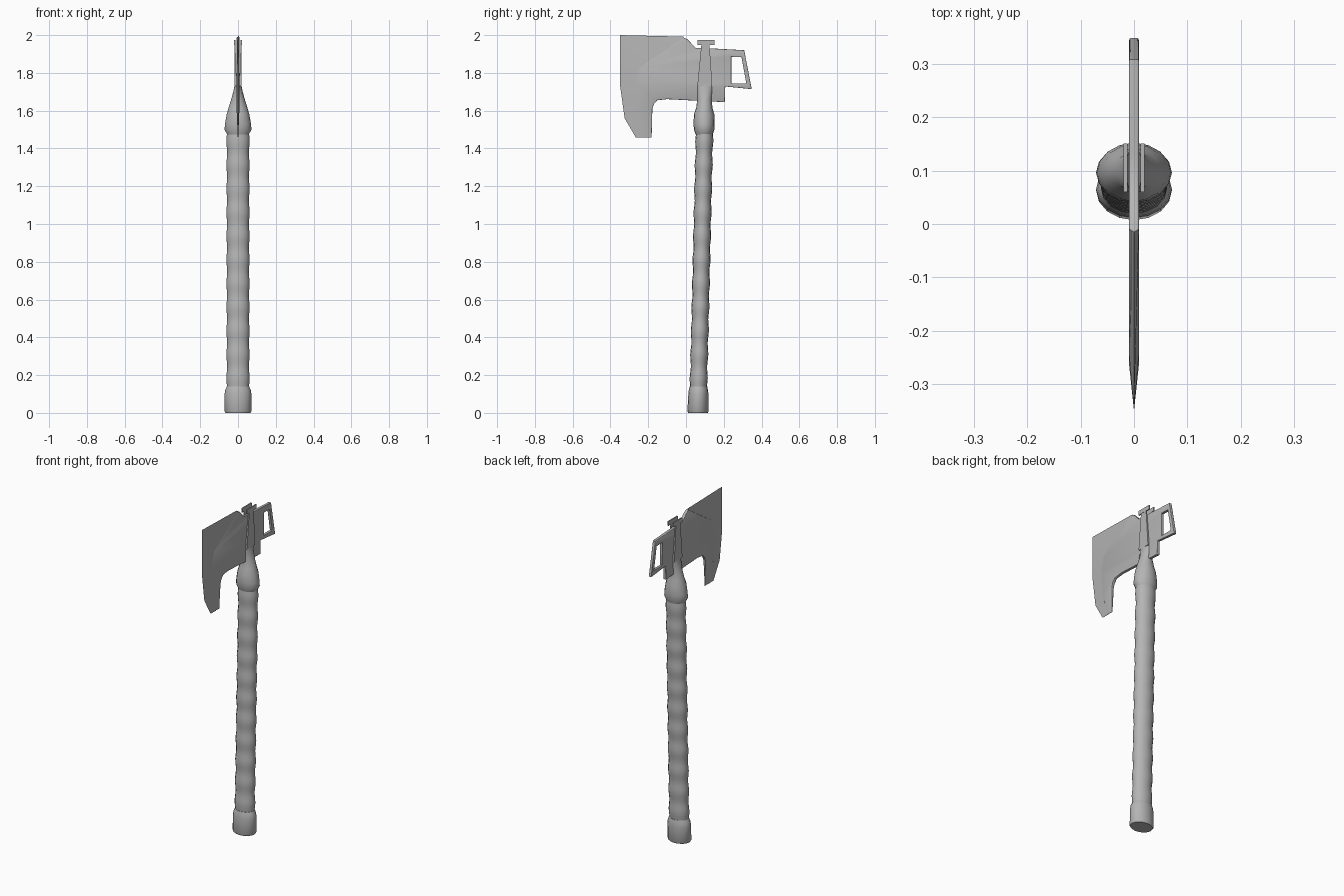
import bpy, bmesh, math

if "Cube" in bpy.data.objects:
    bpy.data.objects.remove(bpy.data.objects["Cube"])

T = 0.009  # half thickness of the steel plate

grey = bpy.data.materials.new("dark_grey")
grey.diffuse_color = (0.46, 0.46, 0.46, 1)
grey.use_nodes = True
grey.node_tree.nodes["Principled BSDF"].inputs["Base Color"].default_value = grey.diffuse_color


def smooth(ob):
    bpy.ops.object.select_all(action='DESELECT')
    ob.select_set(True)
    bpy.context.view_layer.objects.active = ob
    bpy.ops.object.shade_smooth_by_angle(angle=math.radians(50))


def finish(name, bm, rounded=True):
    bmesh.ops.recalc_face_normals(bm, faces=bm.faces)
    me = bpy.data.meshes.new(name)
    bm.to_mesh(me)
    bm.free()
    me.materials.append(grey)
    ob = bpy.data.objects.new(name, me)
    bpy.context.collection.objects.link(ob)
    if rounded:
        smooth(ob)


def loft(name, rows, sides=16):
    """Skin a stack of ellipses given as (z, centre y, x radius, y radius)."""
    bm = bmesh.new()
    rings = []
    for z, cy, rx, ry in rows:
        rings.append([bm.verts.new((rx * math.cos(2 * math.pi * i / sides),
                                    cy + ry * math.sin(2 * math.pi * i / sides), z))
                      for i in range(sides)])
    for a, b in zip(rings, rings[1:]):
        for i in range(sides):
            j = (i + 1) % sides
            bm.faces.new((a[i], a[j], b[j], b[i]))
    bm.faces.new(rings[0])
    bm.faces.new(rings[-1])
    finish(name, bm)


def tapered_box(name, low, high):
    """Box between two rectangles (x0, x1, y0, y1, z)."""
    bm = bmesh.new()
    a, b = [[bm.verts.new(p) for p in ((x0, y0, z), (x1, y0, z), (x1, y1, z), (x0, y1, z))]
            for x0, x1, y0, y1, z in (low, high)]
    bm.faces.new(a)
    bm.faces.new(b)
    for i in range(4):
        j = (i + 1) % 4
        bm.faces.new((a[i], a[j], b[j], b[i]))
    finish(name, bm, False)


def axis_y(z):
    return 0.063 + 0.0235 * z  # the shaft leans slightly back


# Pommel at the foot of the shaft
loft("pommel", [(z, axis_y(z), rx, ry) for z, rx, ry in
                [(0.0, 0.066, 0.052), (0.008, 0.071, 0.056), (0.10, 0.071, 0.053),
                 (0.12, 0.068, 0.051), (0.14, 0.059, 0.046)]])

# Rippled grip
waves, steps = 11, 6
grip = []
for k in range(waves * steps + 1):
    z = 0.12 + 1.38 * k / (waves * steps)
    w = math.cos(2 * math.pi * k / steps)
    grip.append((z, axis_y(z), 0.0595 - 0.0025 * w, 0.0455 - 0.0025 * w))
loft("grip", grip)

# Socket swelling out of the grip and flattening upward
loft("socket", [
    (1.475, 0.096, 0.058, 0.046), (1.50, 0.096, 0.071, 0.054),
    (1.53, 0.096, 0.069, 0.056), (1.58, 0.096, 0.060, 0.054),
    (1.615, 0.097, 0.050, 0.043), (1.66, 0.098, 0.036, 0.038),
    (1.70, 0.099, 0.025, 0.041), (1.73, 0.099, 0.019, 0.043),
    (1.80, 0.100, 0.014, 0.034)])

# Two cheeks either side of the plate, each with a bar across its top
for s, label in ((-1, "left"), (1, "right")):
    tapered_box("cheek_" + label, (s * 0.008, s * 0.018, 0.060, 0.139, 1.73),
                (s * 0.013, s * 0.019, 0.082, 0.124, 1.955))
    tapered_box("cheek_bar_" + label, (s * 0.0125, s * 0.020, 0.060, 0.151, 1.947),
                (s * 0.0125, s * 0.020, 0.060, 0.151, 1.973))

# Plate outline (y, z) with the rear cut-out
bevel_line = [(-0.01, 1.985), (-0.245, 1.83), (-0.265, 1.74), (-0.255, 1.58), (-0.215, 1.457)]
edge_line = [(-0.015, 1.992), (-0.35, 2.0), (-0.35, 1.74), (-0.325, 1.56), (-0.265, 1.457)]
outline = [(y - 0.003, z + 0.002) for y, z in bevel_line] + [
    (-0.182, 1.457), (-0.178, 1.61), (-0.17, 1.635), (-0.152, 1.655),
    (-0.10, 1.661), (0.205, 1.645), (0.208, 1.728), (0.348, 1.714),
    (0.308, 1.92), (0.13, 1.93), (0.05, 1.933), (0.008, 1.978)]
hole = [(0.24, 1.885), (0.294, 1.883), (0.319, 1.745), (0.24, 1.745)]


def taper(z):
    """The beard thins out toward its tip."""
    return min(1.0, 0.12 + 0.88 * max(0, z - 1.456) / 0.19)


R = 0.003  # rounding of the plate rim
cu = bpy.data.curves.new("axe_plate", 'CURVE')
cu.dimensions, cu.fill_mode = '2D', 'BOTH'
cu.extrude, cu.bevel_depth, cu.offset, cu.bevel_resolution = T - R, R, -R, 1
for loop in (outline, hole):
    sp = cu.splines.new('POLY')
    sp.points.add(len(loop) - 1)
    for p, (y, z) in zip(sp.points, loop):
        p.co = (y, z, 0, 1)
    sp.use_cyclic_u = True
cu.materials.append(grey)
plate = bpy.data.objects.new("axe_plate", cu)
bpy.context.collection.objects.link(plate)
plate.rotation_euler = (math.pi / 2, 0, math.pi / 2)
bpy.ops.object.select_all(action='DESELECT')
plate.select_set(True)
bpy.context.view_layer.objects.active = plate
bpy.ops.object.convert(target='MESH')
plate = bpy.context.view_layer.objects.active
for v in plate.data.vertices:
    v.co.z *= taper(v.co.y)
bm = bmesh.new()
bm.from_mesh(plate.data)
bmesh.ops.remove_doubles(bm, verts=bm.verts, dist=0.0001)
bmesh.ops.recalc_face_normals(bm, faces=bm.faces)
bm.to_mesh(plate.data)
bm.free()
smooth(plate)

# Ground cutting edge, thinning out to the front and the top
bm = bmesh.new()
tip = [bm.verts.new((0, y, z)) for y, z in edge_line]
left, right = [[bm.verts.new((s * T * taper(z), y, z)) for y, z in bevel_line] for s in (-1, 1)]
for a, b in ((tip, left), (right, tip), (left, right)):
    for i in range(len(tip) - 1):
        bm.faces.new((a[i], a[i + 1], b[i + 1], b[i]))
for i in (0, -1):
    bm.faces.new((tip[i], left[i], right[i]))
finish("cutting_edge", bm)
